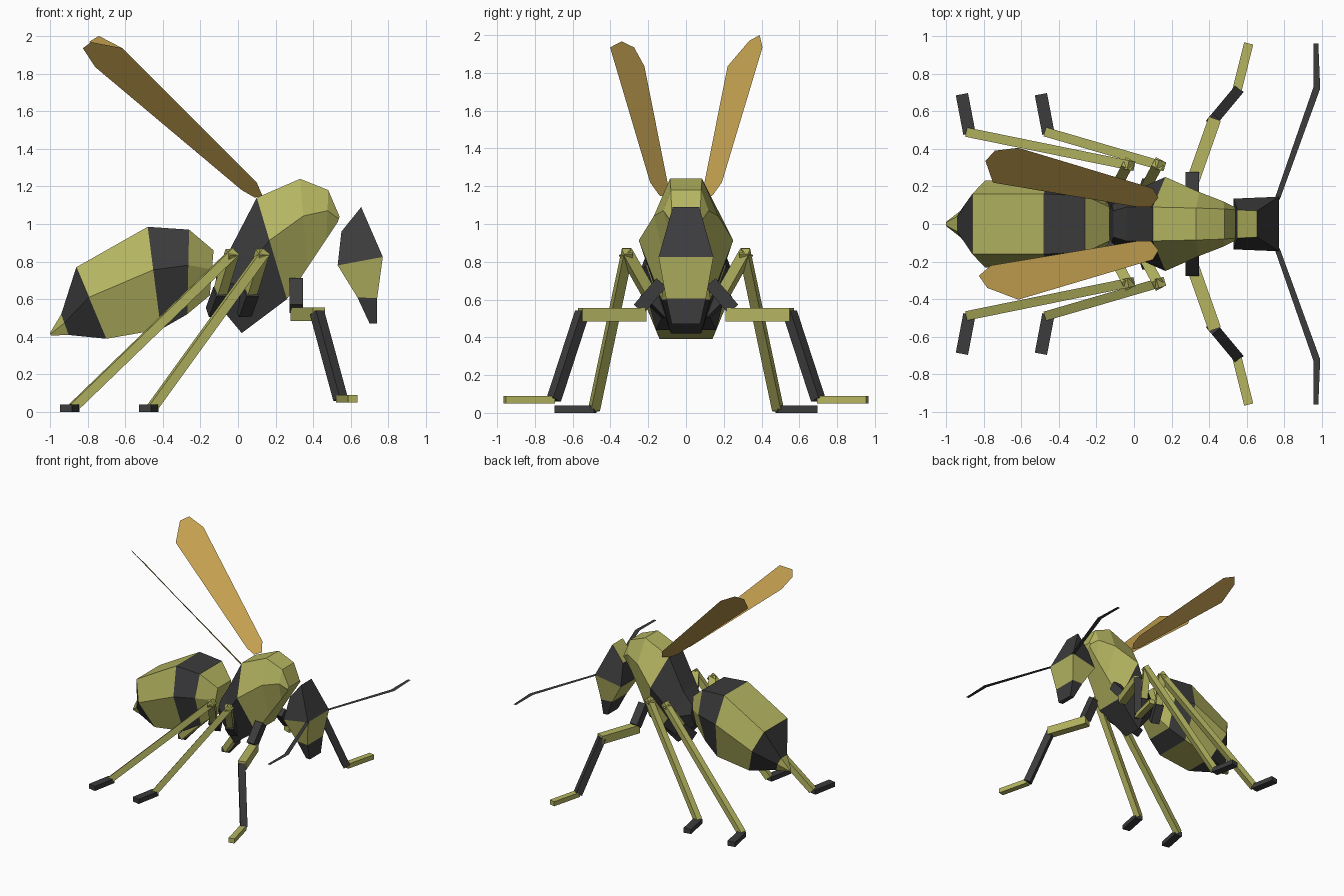
import bpy, bmesh
from mathutils import Vector

if "Cube" in bpy.data.objects:
    bpy.data.objects.remove(bpy.data.objects["Cube"])


def material(name, rgb):
    m = bpy.data.materials.new(name)
    m.diffuse_color = (*rgb, 1)
    m.use_nodes = True
    m.node_tree.nodes["Principled BSDF"].inputs["Base Color"].default_value = m.diffuse_color
    return m


YELLOW, BLACK, AMBER = 0, 1, 2
MATS = [material("yellow", (0.46, 0.46, 0.12)),
        material("black", (0.045, 0.045, 0.047)),
        material("amber", (0.58, 0.37, 0.085))]


def finish(name, bm, solid=True):
    if solid:
        bmesh.ops.recalc_face_normals(bm, faces=bm.faces[:])
    me = bpy.data.meshes.new(name)
    bm.to_mesh(me)
    bm.free()
    for m in MATS:
        me.materials.append(m)
    ob = bpy.data.objects.new(name, me)
    bpy.context.collection.objects.link(ob)
    return ob


def loft(bm, rings, cols, caps):
    vs = [[bm.verts.new(p) for p in r] for r in rings]
    n = len(vs[0])
    for a, b, c in zip(vs, vs[1:], cols):
        for i in range(n):
            j = (i + 1) % n
            bm.faces.new((a[i], a[j], b[j], b[i])).material_index = c
    for r, c in ((vs[0], caps[0]), (vs[-1], caps[1])):
        bm.faces.new(r).material_index = c


def hex_ring(tx, tz, bx, bz, wt, w, wb, f=0.42):
    # six-sided section from its top and bottom points and three half widths
    mx, mz = tx + (bx - tx) * f, tz + (bz - tz) * f
    return [(tx, -wt, tz), (mx, -w, mz), (bx, -wb, bz),
            (bx, wb, bz), (mx, w, mz), (tx, wt, tz)]


def body(name, sections, cols, caps):
    bm = bmesh.new()
    loft(bm, [hex_ring(*s) for s in sections], cols, caps)
    finish(name, bm)


# striped abdomen
body("abdomen", [(-1.0, .42, -.995, .407, .008, .012, .008),
                 (-.94, .52, -.90, .41, .04, .07, .05),
                 (-.86, .77, -.70, .39, .16, .23, .14),
                 (-.48, .985, -.41, .44, .16, .24, .16),
                 (-.26, .97, -.27, .52, .15, .21, .12),
                 (-.13, .86, -.15, .62, .09, .11, .08)],
     [YELLOW, BLACK, YELLOW, BLACK, YELLOW], (YELLOW, YELLOW))

# thorax with the black rear
body("thorax", [(-.11, .77, -.13, .60, .07, .10, .07),
                (-.04, .87, .02, .42, .09, .17, .08),
                (.10, 1.14, .26, .60, .09, .25, .13),
                (.33, 1.24, .37, .77, .085, .17, .10),
                (.48, 1.18, .47, .92, .08, .12, .08),
                (.54, 1.04, .53, 1.01, .075, .09, .07)],
     [BLACK, BLACK, YELLOW, YELLOW, YELLOW], (BLACK, YELLOW))

# head: four-sided sections (back x, z, half width, front x, z, half width)
bm = bmesh.new()
head = [(.55, .96, .075, .655, 1.09, .07), (.53, .78, .135, .77, .825, .145),
        (.635, .61, .10, .74, .605, .105), (.70, .47, .07, .74, .47, .075)]
loft(bm, [[(a, -w, b), (c, -v, d), (c, v, d), (a, w, b)] for a, b, w, c, d, v in head],
     [BLACK, YELLOW, BLACK], (YELLOW, BLACK))
finish("head", bm)


def leg(name, segments, side):
    # each segment is a square bar: start, end, half width, half height, colour
    bm = bmesh.new()
    for p, q, w, h, col in segments:
        p, q = Vector(p), Vector(q)
        p.y *= side
        q.y *= side
        t = (q - p).normalized()
        u = t.cross(Vector((0, 0, 1))).normalized()
        v = u.cross(t)
        corners = [u * w + v * h, u * w - v * h, -u * w - v * h, -u * w + v * h]
        loft(bm, [[p + c for c in corners], [q + c for c in corners]], [col], (col, col))
    finish(name, bm)


def flat(name, outline, col, side):
    bm = bmesh.new()
    f = bm.faces.new([bm.verts.new((x, y * side, z)) for x, y, z in outline])
    f.material_index = col
    finish(name, bm, False)


def rear_segments(dk, df):
    # dk shifts the knee, df shifts the foot along the body
    return [((.03 + dk, .10, .53), (.07 + dk, .21, .64), .035, .035, BLACK),
            ((.06 + dk, .19, .62), (.13 + dk, .32, .85), .028, .03, YELLOW),
            ((.145 + dk, .31, .855), (-.455 + df, .485, .025), .025, .025, YELLOW),
            ((-.455 + df, .48, .02), (-.495 + df, .69, .02), .033, .02, BLACK)]


FRONT = [((.31, .13, .69), (.31, .25, .55), .035, .035, BLACK),
         ((.31, .22, .52), (.43, .56, .52), .034, .035, YELLOW),
         ((.42, .55, .53), (.545, .70, .07), .028, .028, BLACK),
         ((.545, .70, .07), (.61, .96, .07), .025, .02, YELLOW)]

WING_BASE = [(.02, .09, 1.18), (.09, .09, 1.14), (.13, .14, 1.15), (.10, .19, 1.22)]
WING_TIP = {-1: [(-.615, .402, 1.935), (-.78, .34, 1.967), (-.825, .275, 1.935), (-.76, .22, 1.835)],
            1: [(-.615, .405, 1.935), (-.74, .39, 2.0), (-.79, .335, 1.97), (-.75, .22, 1.835)]}

for side, tag in ((-1, "right"), (1, "left")):
    leg(f"front_leg_{tag}", FRONT, side)
    leg(f"middle_leg_{tag}", rear_segments(0, 0), side)
    leg(f"hind_leg_{tag}", rear_segments(-.16, -.42), side)
    flat(f"wing_{tag}", WING_BASE + WING_TIP[side], AMBER, side)
    # flat horizontal antenna strip with one bend
    flat(f"antenna_{tag}", [(.75, .14, .825), (.775, .13, .825), (.99, .72, .825),
                            (.98, .96, .825), (.955, .96, .825), (.955, .73, .825)], BLACK, side)
